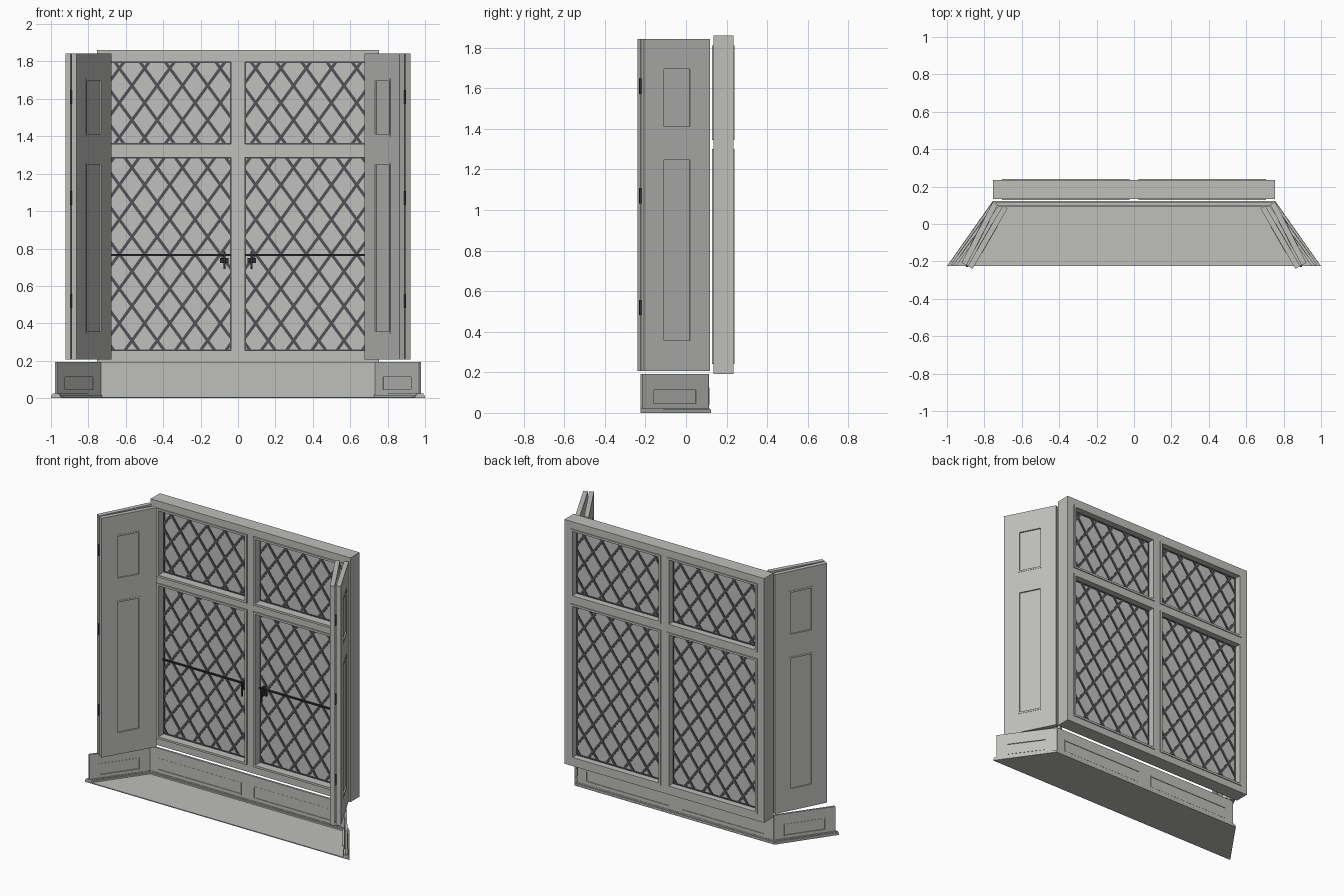
import bpy, bmesh, math
from mathutils import Matrix, Vector

if "Cube" in bpy.data.objects:
    bpy.data.objects.remove(bpy.data.objects["Cube"])


def mat(name, r, g, b):
    m = bpy.data.materials.new(name)
    m.diffuse_color = (r, g, b, 1)
    m.use_nodes = True
    m.node_tree.nodes["Principled BSDF"].inputs["Base Color"].default_value = m.diffuse_color
    return m


WOOD = mat("painted_wood", 0.52, 0.52, 0.50)
GLASS = mat("pale_glass", 0.53, 0.53, 0.52)
LEAD = mat("lead", 0.085, 0.085, 0.095)
IRON = mat("dark_iron", 0.03, 0.03, 0.035)
I4 = Matrix.Identity(4)


def box(bm, u0, u1, v0, v1, w0, w1, M=I4):
    c = Vector(((u0 + u1) / 2, (v0 + v1) / 2, (w0 + w1) / 2))
    S = Matrix.Diagonal((u1 - u0, v1 - v0, w1 - w0, 1))
    bmesh.ops.create_cube(bm, size=1, matrix=M @ Matrix.Translation(c) @ S)


def prism(bm, pts, z0, z1):
    lo = [bm.verts.new((x, y, z0)) for x, y in pts]
    hi = [bm.verts.new((x, y, z1)) for x, y in pts]
    n = len(pts)
    bm.faces.new(lo)
    bm.faces.new(hi)
    for i in range(n):
        bm.faces.new((lo[i], lo[(i + 1) % n], hi[(i + 1) % n], hi[i]))


def ring(bm, u0, u1, v0, v1, w0, w1, t, M=I4):
    # rectangular moulding just inside the given opening
    box(bm, u0, u0 + t, v0, v1, w0, w1, M)
    box(bm, u1 - t, u1, v0, v1, w0, w1, M)
    box(bm, u0 + t, u1 - t, v0, v1, w0, w0 + t, M)
    box(bm, u0 + t, u1 - t, v0, v1, w1 - t, w1, M)


def frame(bm, u0, u1, v0, v1, w0, w1, cols, rows, M=I4):
    # stiles between columns, rails between rows
    edges = [u0] + [e for c in cols for e in c] + [u1]
    for a, b in zip(edges[::2], edges[1::2]):
        box(bm, a, b, v0, v1, w0, w1, M)
    edges = [w0] + [e for r in rows for e in r] + [w1]
    for c in cols:
        for a, b in zip(edges[::2], edges[1::2]):
            box(bm, c[0], c[1], v0, v1, a, b, M)


def finish(bm, name, material, mirror=False):
    bmesh.ops.recalc_face_normals(bm, faces=bm.faces)
    me = bpy.data.meshes.new(name)
    bm.to_mesh(me)
    bm.free()
    me.materials.append(material)
    ob = bpy.data.objects.new(name, me)
    bpy.context.collection.objects.link(ob)
    if mirror:
        ob.modifiers.new("mirror", "MIRROR").use_mirror_merge = False
    return ob


def panelled_board(name, p, q, v0, v1, w0, w1, cols, rows, recess, proud, t, mirror):
    # vertical board from p to q in plan, recessed panels on both faces
    d = Vector((q[0] - p[0], q[1] - p[1], 0))
    M = Matrix.Translation((p[0], p[1], 0)) @ Matrix.Rotation(math.atan2(d.y, d.x), 4, "Z")
    bm = bmesh.new()
    frame(bm, 0, d.length, v0, v1, w0, w1, cols, rows, M)
    for a, b in cols:
        for c, e in rows:
            box(bm, a, b, v0 + recess, v1 - recess, c, e, M)
            ring(bm, a, b, v0 - proud, v1 + proud, c, e, t, M)
    finish(bm, name, WOOD, mirror)


# main window frame
COLS = [(-0.705, -0.024), (0.024, 0.705)]
ROWS = [(0.24, 1.30), (1.345, 1.812)]
bm = bmesh.new()
frame(bm, -0.755, 0.755, 0.135, 0.234, 0.192, 1.861, COLS, ROWS)
finish(bm, "window_frame", WOOD)

# casement beads, glass and diamond lead lattice
bead, glass, lead = bmesh.new(), bmesh.new(), bmesh.new()
DW, DH, T, GY = 0.135, 0.185, 0.014, 0.19
S = DH / DW
for x0, x1 in COLS:
    for z0, z1 in ROWS:
        ring(bead, x0, x1, 0.127, 0.24, z0, z1, T)
        a, b, c, e = x0 + T, x1 - T, z0 + T, z1 - T
        box(glass, a, b, GY - 0.002, GY + 0.002, c, e)
        ring(lead, a, b, GY - 0.007, GY + 0.007, c, e, 0.006)
        xc, zc = (a + b) / 2, (c + e) / 2
        for sgn in (1, -1):
            for k in range(-12, 13):
                # line z = zc + sgn*S*(x-xc) + k*DH clipped to the opening
                xs = sorted(xc + sgn * (zz - zc - k * DH) / S for zz in (c, e))
                xa, xb = max(a, xs[0]), min(b, xs[1])
                if xb - xa < 0.01:
                    continue
                xm = (xa + xb) / 2
                zm = zc + sgn * S * (xm - xc) + k * DH
                h = (xb - xa) * math.hypot(1, S) / 2
                M = Matrix.Translation((xm, GY, zm)) @ Matrix.Rotation(-sgn * math.atan(S), 4, "Y")
                box(lead, -h, h, -0.007, 0.007, -0.008, 0.008, M)
finish(bead, "casement_beads", WOOD)
finish(glass, "glass_panes", GLASS)
finish(lead, "lead_lattice", LEAD)

# saddle bars and latch handles
bm = bmesh.new()
box(bm, 0.038, 0.691, 0.170, 0.180, 0.761, 0.771)
finish(bm, "saddle_bar", IRON, True)
bm = bmesh.new()
box(bm, 0.052, 0.095, 0.172, 0.184, 0.722, 0.750)
box(bm, 0.066, 0.078, 0.150, 0.184, 0.735, 0.785)
box(bm, 0.067, 0.077, 0.142, 0.152, 0.690, 0.785)
finish(bm, "latch_handle", IRON, True)

# folded shutter leaves
SH_ROWS = [(0.345, 1.258), (1.40, 1.708)]
panelled_board("outer_shutter_leaf", (-0.922, -0.207), (-0.755, 0.118), -0.03, 0, 0.207, 1.842,
               [(0.097, 0.267)], SH_ROWS, 0.007, 0.002, 0.012, True)
panelled_board("inner_shutter_leaf", (-0.863, -0.24), (-0.676, 0.083), 0, 0.03, 0.207, 1.842,
               [(0.097, 0.267)], SH_ROWS, 0.007, 0.002, 0.012, True)

# shutter hinges
bm = bmesh.new()
for z in (0.52, 1.07, 1.61):
    bmesh.ops.create_cone(bm, cap_ends=True, segments=12, radius1=0.006, radius2=0.006, depth=0.075,
                          matrix=Matrix.Translation((-0.893, -0.225, z)))
finish(bm, "shutter_hinges", IRON, True)

# low panelled walls below the window
panelled_board("rear_base_wall", (-0.74, 0.102), (0.74, 0.102), -0.002, 0.012, 0.004, 0.192,
               [(0.06, 0.695), (0.785, 1.42)], [(0.04, 0.125)], 0.003, 0.001, 0.008, False)
panelled_board("side_base_wall", (-0.978, -0.215), (-0.742, 0.112), -0.014, 0, 0.004, 0.192,
               [(0.06, 0.335)], [(0.038, 0.122)], 0.004, 0.002, 0.009, True)

# skirting moulding along the three walls
bm = bmesh.new()
for o, z0, z1 in ((0.0, 0.004, 0.016), (0.006, 0.016, 0.024)):
    outer = [(-0.998 + o, -0.224), (-0.753 + o, 0.122 - o), (0.753 - o, 0.122 - o), (0.998 - o, -0.224)]
    inner = [(0.95 + o, -0.224), (0.727 + o, 0.09 + o), (-0.727 - o, 0.09 + o), (-0.95 - o, -0.224)]
    prism(bm, outer + inner, z0, z1)
finish(bm, "skirting_moulding", WOOD)

# thin floor board
bm = bmesh.new()
prism(bm, [(-1, -0.225), (1, -0.225), (0.755, 0.123), (-0.755, 0.123)], 0, 0.006)
finish(bm, "floor_board", WOOD)
